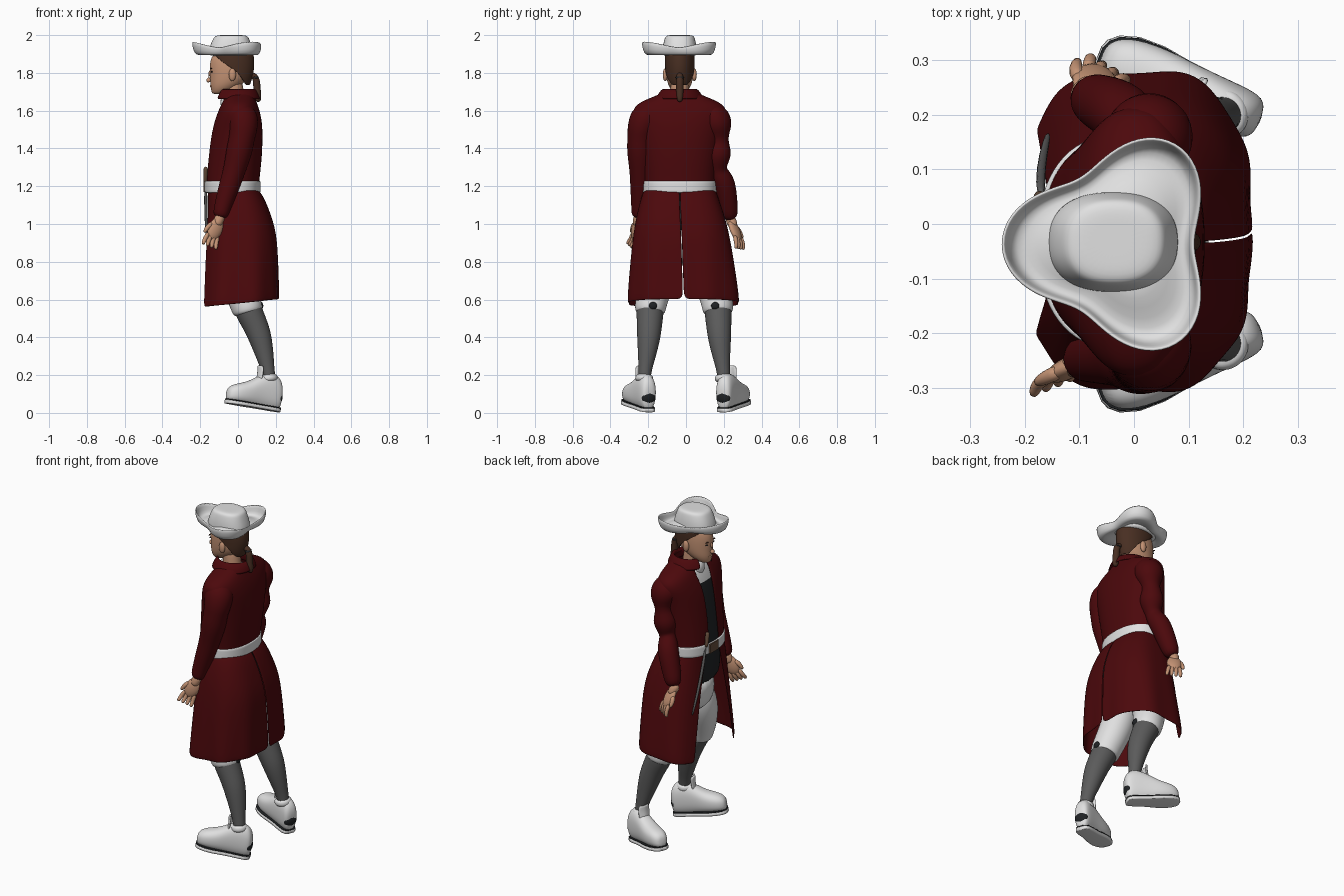
import bpy, bmesh, math
from mathutils import Vector, Matrix

def material(name, rgb):
    m = bpy.data.materials.new(name)
    m.diffuse_color = (*rgb, 1)
    return m

RED = material("dark red cloth", (0.072, 0.0025, 0.0035))
WHITE = material("white", (0.75, 0.75, 0.75))
GREY = material("dark grey", (0.105, 0.105, 0.105))
SKIN = material("skin", (0.55, 0.29, 0.175))
HAIR = material("brown hair", (0.065, 0.028, 0.016))
BLACK = material("black", (0.014, 0.016, 0.018))
LEATHER = material("brown leather", (0.13, 0.075, 0.045))
CY = -0.033  # middle line of the upper body

def finish(name, bm, mat, thick=0, sub=2):
    bmesh.ops.recalc_face_normals(bm, faces=bm.faces)
    me = bpy.data.meshes.new(name)
    bm.to_mesh(me)
    bm.free()
    me.materials.append(mat)
    for p in me.polygons:
        p.use_smooth = True
    ob = bpy.data.objects.new(name, me)
    bpy.context.collection.objects.link(ob)
    if thick:
        s = ob.modifiers.new("thickness", 'SOLIDIFY')
        s.thickness, s.offset = thick, 0
    if sub:
        s = ob.modifiers.new("smooth", 'SUBSURF')
        s.levels = s.render_levels = sub
    return ob

def skin_rings(name, rings, mat, closed=True, cap=True, thick=0, sub=2):
    bm = bmesh.new()
    vs = [[bm.verts.new(p) for p in r] for r in rings]
    n = len(rings[0])
    for a, b in zip(vs, vs[1:]):
        for i in range(n if closed else n - 1):
            j = (i + 1) % n
            bm.faces.new((a[i], a[j], b[j], b[i]))
    if closed and cap:
        bm.faces.new(vs[0])
        bm.faces.new(vs[-1])
    return finish(name, bm, mat, thick, sub)

def loft(name, rings, mat, n=24, e=2.0, half=False, cap=True, thick=0, warp=None, sub=2):
    """Stacked superellipses (cx, cy, z, rx, ry[, front gap angle])."""
    out = []
    opened = len(rings[0]) > 5
    for r in rings:
        cx, cy, z, rx, ry = r[:5]
        g = r[5] if opened else 0
        end = math.pi if half else 2 * math.pi - g
        pts = []
        for i in range(n):
            a = g + (end - g) * i / (n - 1 if opened else n)
            c, s = math.cos(a), math.sin(a)
            v = Vector((cx - rx * math.copysign(abs(c) ** (2 / e), c),
                        cy + ry * math.copysign(abs(s) ** (2 / e), s), z))
            pts.append(warp(v) if warp else v)
        out.append(pts)
    return skin_rings(name, out, mat, not opened, cap, thick, sub)

def tube(name, pts, mat, n=12, sub=2):
    """Round tube through (x, y, z, radius)."""
    P = [Vector(p[:3]) for p in pts]
    out = []
    for i, p in enumerate(P):
        t = P[min(i + 1, len(P) - 1)] - P[max(i - 1, 0)]
        q = t.to_track_quat('Z', 'Y')
        out.append([p + q @ (Vector((math.cos(k * math.tau / n), math.sin(k * math.tau / n), 0)) * pts[i][3])
                    for k in range(n)])
    return skin_rings(name, out, mat, sub=sub)

def blob(name, loc, axes, mat):
    bm = bmesh.new()
    m = Matrix([list(a) for a in axes]).transposed().to_4x4()
    bmesh.ops.create_uvsphere(bm, u_segments=16, v_segments=10, radius=1, matrix=Matrix.Translation(loc) @ m)
    return finish(name, bm, mat, sub=0)

def ball(name, loc, s, mat):
    return blob(name, loc, [(s[0], 0, 0), (0, s[1], 0), (0, 0, s[2])], mat)

def paint(ob, mat, test):
    ob.data.materials.append(mat)
    for p in ob.data.polygons:
        if test(p.center):
            p.material_index = len(ob.data.materials) - 1

# hat: crown and three-cornered upturned brim
loft("hat_crown", [(-.038, CY, 1.885, .12, .092), (-.038, CY, 1.91, .12, .092), (-.038, CY, 1.945, .11, .089),
                   (-.036, CY, 1.98, .096, .081), (-.035, CY, 2.0, .084, .073), (-.035, CY, 2.0, .03, .03)],
     WHITE, n=32, e=2.4)
brim = []
for t, z, up in ((.35, 1.92, 0), (.5, 1.917, 0), (.7, 1.9, 0), (.9, 1.894, 0), (.97, 1.918, .007), (1.0, 1.952, .015)):
    ring = []
    for i in range(48):
        a = i * math.tau / 48
        k = math.cos(3 * (a - math.pi))
        r = (.175 + .037 * k) * t
        ring.append((-.03 + r * math.cos(a), CY - .004 + r * math.sin(a), z + up * k))
    brim.append(ring)
skin_rings("hat_brim", brim, WHITE, cap=False, thick=.009, sub=1)

# head, neck and face
loft("head", [(-.105, CY, 1.687, .03, .022), (-.09, CY, 1.70, .05, .04), (-.068, CY, 1.73, .08, .06),
              (-.045, CY, 1.77, .103, .071), (-.036, CY, 1.82, .116, .075), (-.036, CY, 1.87, .112, .073),
              (-.036, CY, 1.91, .09, .06)], SKIN)
tube("neck", [(-.01, CY, 1.60, .06), (-.015, CY, 1.66, .053), (-.02, CY, 1.72, .05), (-.03, CY, 1.76, .05)], SKIN)
tube("nose", [(-.142, CY, 1.815, .008), (-.152, CY, 1.79, .011), (-.161, CY, 1.766, .015), (-.148, CY, 1.752, .014)], SKIN)
ball("lips", (-.139, CY, 1.73), (.01, .02, .008), SKIN)
for s in (1, -1):
    ball("ear", (-.03, CY + s * .077, 1.79), (.019, .013, .034), SKIN)
    ball("eye", (-.138, CY + s * .031, 1.806), (.005, .009, .004), BLACK)
    ball("eyebrow", (-.141, CY + s * .031, 1.823), (.005, .015, .003), HAIR)

# hair and ponytail
loft("hair", [(-.01, CY, 1.735, .07, .055, 2.4), (-.025, CY, 1.765, .095, .072, 2.1), (-.032, CY, 1.81, .113, .078, 1.8),
              (-.034, CY, 1.85, .118, .08, 1.2), (-.035, CY, 1.90, .116, .077, .6)], HAIR, thick=.006)
tube("ponytail", [(.065, CY, 1.79, .016), (.085, CY, 1.785, .018), (.098, CY, 1.765, .02), (.1, CY, 1.72, .02),
                  (.106, CY, 1.67, .019), (.108, CY, 1.645, .012)], HAIR)
ball("hair_ribbon", (.092, CY, 1.775), (.018, .022, .01), BLACK)

# waistcoat, shirt and neckcloth
vest = loft("waistcoat", [(-.005, CY, .94, .145, .17), (-.012, CY, 1.05, .145, .17), (-.03, CY, 1.2, .128, .172),
                          (-.018, CY, 1.35, .128, .185), (-.005, CY, 1.5, .117, .2), (0, CY, 1.57, .105, .19),
                          (0, CY, 1.62, .085, .14), (0, CY, 1.66, .065, .07)], BLACK, e=2.3)
paint(vest, WHITE, lambda c: c.z > 1.58)
ball("neckcloth", (-.055, CY, 1.645), (.038, .042, .05), WHITE)

# coat: body, skirt panels meeting at the back vent, collar
loft("coat_body", [(-.03, CY, 1.165, .135, .185, .22), (-.03, CY, 1.22, .136, .186, .2), (-.016, CY, 1.35, .139, .198, .16),
                   (-.004, CY, 1.5, .131, .22, .15), (.002, CY, 1.57, .115, .245, .16), (.005, CY, 1.615, .1, .242, .2),
                   (.006, CY, 1.645, .087, .2, .25), (.008, CY, 1.672, .075, .13, .35), (.01, CY, 1.695, .065, .08, .5)],
     RED, n=36, e=2.3, thick=.01)

def folds(v):
    t = max(0, min(1, (1.1 - v.z) / .5))
    a = math.atan2(v.y - CY, v.x)
    k = 1 + .02 * t * math.cos(10 * a)
    flare = .02 * t * max(0, min(1, -v.x / .12))
    return Vector((v.x * k - flare, v.y * k, v.z + t * .11 * v.x))

for s in (1, -1):
    loft("coat_skirt", [(-.028, CY, 1.185, .13, s * .183, .2), (-.012, CY, 1.14, .146, s * .2, .23),
                        (.003, -.03, 1.06, .163, s * .225, .28), (.018, -.025, .95, .182, s * .25, .36),
                        (.018, -.02, .8, .19, s * .27, .45), (.016, -.015, .65, .196, s * .287, .54),
                        (.014, -.013, .576, .2, s * .292, .58)],
         RED, n=26, e=2.7, half=True, thick=.008, warp=folds)
loft("collar", [(-.005, CY, 1.655, .085, .09, .45), (-.005, CY, 1.716, .083, .083, .5), (0, CY, 1.714, .098, .096, .45),
                (-.003, CY, 1.66, .12, .13, .36)], RED, thick=.005, sub=1)

# belt, buckle and sword
loft("belt", [(-.029, CY, z, .143, .191) for z in (1.165, 1.175, 1.22, 1.228)], WHITE, n=32, e=2.3, cap=False, thick=.012, sub=1)
bm = bmesh.new()
bmesh.ops.create_cube(bm, size=1, matrix=Matrix.Translation((-.176, CY + .02, 1.197)) @ Matrix.Diagonal((.012, .08, .055, 1)))
finish("belt_buckle", bm, LEATHER, sub=0).data.shade_flat()
tube("sword_grip", [(-.17, .035, 1.305, .014), (-.172, .042, 1.27, .011), (-.174, .055, 1.215, .012)], LEATHER)
tube("sword_blade", [(-.17, .05, 1.225, .011), (-.172, .1, 1.05, .01), (-.16, .155, .87, .008), (-.157, .165, .84, .004)], GREY, n=6, sub=1)

# sleeves
tube("right_sleeve", [(.006, -.14, 1.60, .05), (.015, -.185, 1.585, .072), (.028, -.225, 1.555, .088), (.028, -.24, 1.5, .086),
                      (.015, -.245, 1.42, .077), (-.014, -.24, 1.3, .06), (-.05, -.24, 1.19, .056), (-.085, -.245, 1.08, .045),
                      (-.096, -.25, 1.03, .041)], RED, n=16)
tube("left_sleeve", [(.006, .075, 1.60, .05), (.015, .12, 1.585, .072), (.028, .16, 1.555, .088), (.028, .176, 1.5, .086),
                     (.022, .175, 1.4, .078), (.01, .165, 1.32, .062), (.0, .172, 1.275, .05), (-.02, .205, 1.22, .062),
                     (-.06, .222, 1.1, .053), (-.085, .235, 1.02, .044)], RED, n=16)

# hands: palm, four fingers, thumb
def hand(side, w, d, s):
    w, d, s = Vector(w), Vector(d).normalized(), Vector(s).normalized()
    nrm = d.cross(s).normalized()
    blob(side + "_palm", w + d * .055, [d * .065, s * .042, nrm * .02], SKIN)
    tube(side + "_wrist", [(*(w - d * .03), .028), (*(w + d * .01), .028), (*(w + d * .04), .024)], SKIN)
    for i in (-1.5, -.5, .5, 1.5):
        k = w + d * .085 + s * .018 * i
        m = k + d * .042 + s * .005 * i
        tip = m + d * .034 - nrm * .016 + s * .003 * i
        tube(side + "_finger", [(*k, .0135), (*m, .013), (*((m + tip) / 2), .012), (*tip, .009)], SKIN, n=8, sub=1)
    k = w + d * .03 + s * .025
    tube(side + "_thumb", [(*k, .017), (*(k + d * .035 + s * .022), .014), (*(k + d * .07 + s * .026), .01)], SKIN, n=8, sub=1)

hand("right", (-.1, -.253, 1.025), (-.36, -.2, -.91), (-.85, -.35, .35))
hand("left", (-.088, .24, 1.015), (.3, .35, -.89), (-.85, .5, -.08))

# breeches seat
loft("breeches_seat", [(.005, -.025, .99, .13, .16), (.005, -.022, .9, .138, .18), (.0, -.02, .82, .12, .17),
                       (.0, -.02, .78, .07, .1)], WHITE)

# legs and shoes
A, T = math.radians(22), math.radians(9)
for s in (1, -1):
    Y = lambda o: -.01 + s * o
    tube("breeches_leg", [(.0, Y(.085), .9, .09), (-.01, Y(.12), .76, .105), (.015, Y(.16), .65, .094),
                          (.04, Y(.176), .58, .087), (.052, Y(.18), .54, .083), (.056, Y(.181), .52, .068)], WHITE, n=16)
    ball("knee_buckle", (.122, Y(.165), .567), (.012, .022, .02), BLACK)
    tube("stocking", [(.035, Y(.178), .6, .07), (.055, Y(.18), .54, .075), (.09, Y(.183), .47, .068), (.118, Y(.187), .4, .064),
                      (.143, Y(.197), .3, .048), (.16, Y(.208), .22, .034), (.17, Y(.212), .15, .034)], GREY, n=16)

    fwd = Vector((-math.cos(A) * math.cos(T), s * math.sin(A) * math.cos(T), math.sin(T)))
    side = Vector((math.sin(A), s * math.cos(A), 0))
    up = Vector((math.cos(A) * math.sin(T), -s * math.sin(A) * math.sin(T), math.cos(T)))
    heel = Vector((.216, s * .196, .003))
    place = lambda v: heel + fwd * v.z + side * v.y + up * v.x
    loft("shoe", [(.07, 0, .0, .04, .022), (.085, 0, .01, .075, .04), (.1, 0, .04, .095, .046), (.102, 0, .09, .098, .048),
                  (.09, 0, .14, .085, .051), (.07, 0, .2, .062, .057), (.062, 0, .26, .052, .055),
                  (.055, 0, .295, .04, .04), (.05, 0, .308, .022, .02)], WHITE, e=2.4, warp=place)
    blob("heel_patch", place(Vector((.075, 0, .016))), [up * .038, side * .04, fwd * .02], BLACK)
    # sole and welt follow one outline
    for name, mat, lo, hi, g in (("shoe_sole", WHITE, 0, .02, .003), ("shoe_welt", BLACK, .02, .025, .001)):
        outline = [(.0, .02), (.008, .033), (.025, .041), (.06, .044), (.12, .046), (.2, .057), (.25, .056),
                   (.285, .045), (.302, .03), (.308, .015)]
        loft(name, [((lo + hi) / 2, 0, z, (hi - lo) / 2, w + g) for z, w in outline], mat, n=16, e=8, warp=place, sub=0)
    # upright tongue and ankle rim
    tongue = [(.14, .15, .032), (.185, .145, .036), (.22, .15, .036), (.228, .152, .028)]
    skin_rings("shoe_tongue", [[place(Vector((h, w * k / 2, z - .012 * abs(k) / 2))) for k in (-2, -1, 0, 1, 2)]
                               for h, z, w in tongue], WHITE, closed=False, thick=.012, sub=1)
    tube("shoe_rim", [(.165, Y(.212), .16, .05), (.162, Y(.21), .19, .05), (.16, Y(.209), .205, .042)], WHITE)
